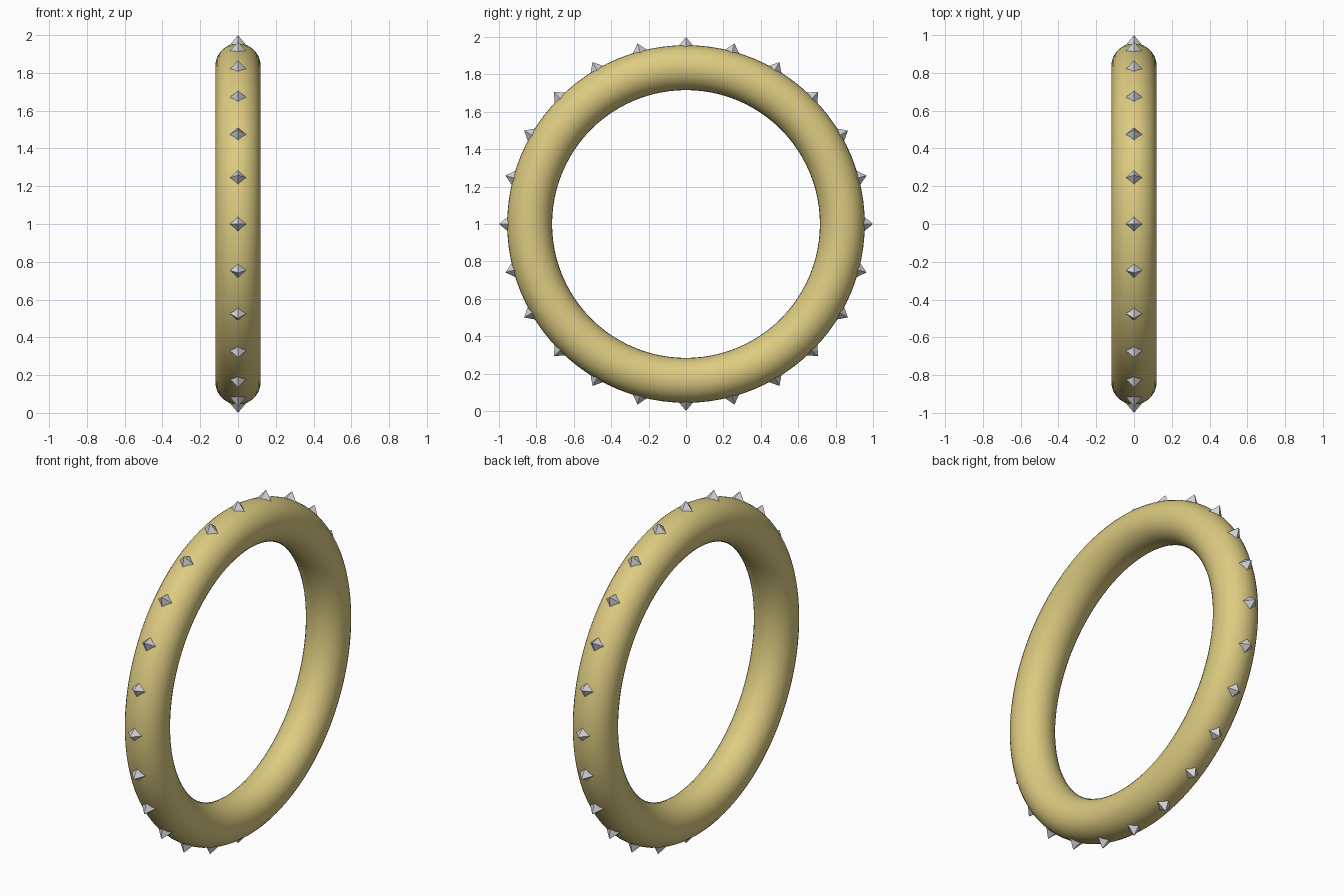
import bpy
import math
from mathutils import Matrix

cube = bpy.data.objects.get("Cube")
if cube:
    bpy.data.objects.remove(cube, do_unlink=True)

RING_RADIUS, TUBE_RADIUS = 0.836, 0.12
STUD_COUNT, STUD_RADIUS, STUD_HEIGHT = 24, 0.05, 0.06
CENTRE = Matrix.Translation((0, 0, 1))


def make_material(name, colour, metallic=0.0):
    mat = bpy.data.materials.new(name)
    mat.use_nodes = True
    mat.diffuse_color = colour
    mat.node_tree.nodes["Principled BSDF"].inputs["Base Color"].default_value = colour
    return mat


gold = make_material("pale gold", (0.72, 0.60, 0.22, 1))
silver = make_material("silver grey", (0.68, 0.68, 0.70, 1))

# Upright ring, its axis along x
bpy.ops.mesh.primitive_torus_add(
    major_radius=RING_RADIUS, minor_radius=TUBE_RADIUS,
    major_segments=96, minor_segments=32,
    location=(0, 0, 1), rotation=(0, math.pi / 2, 0))
ring = bpy.context.object
ring.name = "ring"
ring.data.materials.append(gold)
bpy.ops.object.shade_smooth()

# Four-sided pointed studs around the outer rim
bpy.ops.mesh.primitive_cone_add(vertices=4, radius1=STUD_RADIUS, radius2=0, depth=STUD_HEIGHT)
first = bpy.context.object
first.data.name = "stud"
first.data.materials.append(silver)
lift = Matrix.Translation((0, 0, 1 - STUD_HEIGHT / 2))
for i in range(STUD_COUNT):
    stud = first
    if i:
        stud = bpy.data.objects.new("stud", first.data)
        bpy.context.collection.objects.link(stud)
    stud.name = f"stud_{i + 1}"
    stud.matrix_world = CENTRE @ Matrix.Rotation(math.tau * i / STUD_COUNT, 4, "X") @ lift
